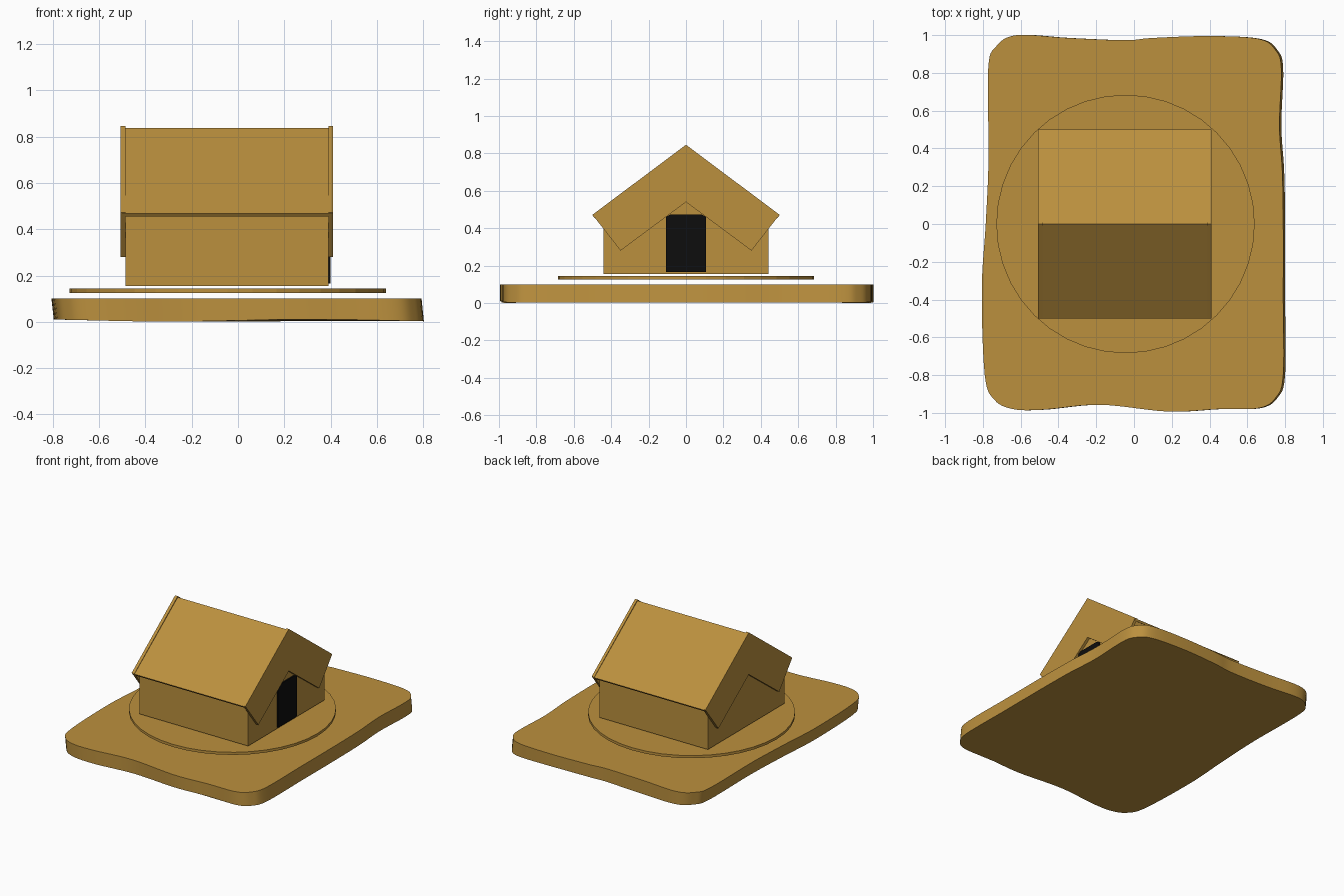
import bpy, bmesh, math
from mathutils import Vector

if "Cube" in bpy.data.objects:
    bpy.data.objects.remove(bpy.data.objects["Cube"])


def material(name, color):
    m = bpy.data.materials.new(name)
    m.diffuse_color = (*color, 1)
    m.use_nodes = True
    m.node_tree.nodes["Principled BSDF"].inputs["Base Color"].default_value = m.diffuse_color
    return m


OCHRE = material("ochre", (0.50, 0.28, 0.048))
BLACK = material("black", (0.004, 0.004, 0.004))


def loft(name, lower, upper, mat):
    """Closed solid between two matching outlines."""
    bm = bmesh.new()
    a = [bm.verts.new(p) for p in lower]
    b = [bm.verts.new(p) for p in upper]
    n = len(a)
    bm.faces.new(a[::-1])
    bm.faces.new(b)
    for i in range(n):
        j = (i + 1) % n
        bm.faces.new((a[i], a[j], b[j], b[i]))
    bmesh.ops.recalc_face_normals(bm, faces=bm.faces)
    me = bpy.data.meshes.new(name)
    bm.to_mesh(me)
    bm.free()
    me.materials.append(mat)
    ob = bpy.data.objects.new(name, me)
    bpy.context.collection.objects.link(ob)
    return ob


def prism(name, profile, x0, x1, mat=OCHRE):
    """Extrude a y-z profile along x."""
    return loft(name, [(x0, y, z) for y, z in profile],
                [(x1, y, z) for y, z in profile], mat)


def mirrored(half):
    """Complete a half profile that starts and ends on y = 0."""
    return half + [(-y, z) for y, z in half[-2:0:-1]]


def smooth_loop(pts, steps=6):
    """Closed Catmull-Rom curve through the points."""
    out, n = [], len(pts)
    for i in range(n):
        p = [Vector(pts[(i + k) % n]) for k in (-1, 0, 1, 2)]
        for s in range(steps):
            t = s / steps
            out.append(0.5 * (2 * p[1] + (p[2] - p[0]) * t
                       + (2 * p[0] - 5 * p[1] + 4 * p[2] - p[3]) * t * t
                       + (3 * p[1] - p[0] - 3 * p[2] + p[3]) * t ** 3))
    return out


# Wavy ground slab with rounded corners
outline = smooth_loop([
    (-0.64, -0.98), (-0.48, -0.983), (-0.18, -0.957), (0.18, -0.993), (0.45, -0.98),
    (0.66, -0.975), (0.75, -0.92), (0.79, -0.80), (0.79, -0.40), (0.79, 0.0),
    (0.785, 0.28), (0.77, 0.52), (0.78, 0.82), (0.75, 0.92), (0.66, 0.98),
    (0.40, 0.995), (0.10, 0.985), (-0.05, 0.973), (-0.35, 0.985), (-0.62, 1.0),
    (-0.73, 0.94), (-0.772, 0.82), (-0.77, 0.35), (-0.785, 0.0), (-0.806, -0.35),
    (-0.79, -0.80), (-0.74, -0.93)])
slab = loft("ground_slab",
            [(p.x + 0.01, p.y, 0.006 + 0.005 * math.sin(5 * p.x)) for p in outline],
            [(p.x, p.y, 0.1) for p in outline], OCHRE)

# Thin round platform
ring = [(-0.045 + 0.684 * math.cos(a), 0.684 * math.sin(a))
        for a in (math.tau * i / 40 for i in range(40))]
loft("round_platform", [(x, y, 0.125) for x, y in ring],
     [(x, y, 0.144) for x, y in ring], OCHRE)

# House walls with gables
prism("house_walls", mirrored([(0, 0.155), (0.44, 0.155), (0.44, 0.495), (0, 0.825)]),
      -0.485, 0.39)

# Two-sided roof
prism("roof", mirrored([(0, 0.838), (0.5, 0.468), (0.49, 0.455), (0, 0.818)]),
      -0.5, 0.405)

# Wide gable boards at both ends
board = mirrored([(0, 0.846), (0.5, 0.472), (0.35, 0.28), (0, 0.54)])
prism("gable_board_left", board, -0.507, -0.485)
prism("gable_board_right", board, 0.39, 0.41)

# Dark doorway on the right gable
prism("doorway", mirrored([(0, 0.165), (0.108, 0.165), (0.108, 0.46),
                           (0.085, 0.472), (0, 0.472)]), 0.389, 0.4, BLACK)

# Smooth the wavy slab rim
bpy.ops.object.select_all(action='DESELECT')
slab.select_set(True)
bpy.context.view_layer.objects.active = slab
bpy.ops.object.shade_smooth_by_angle(angle=math.radians(35))
